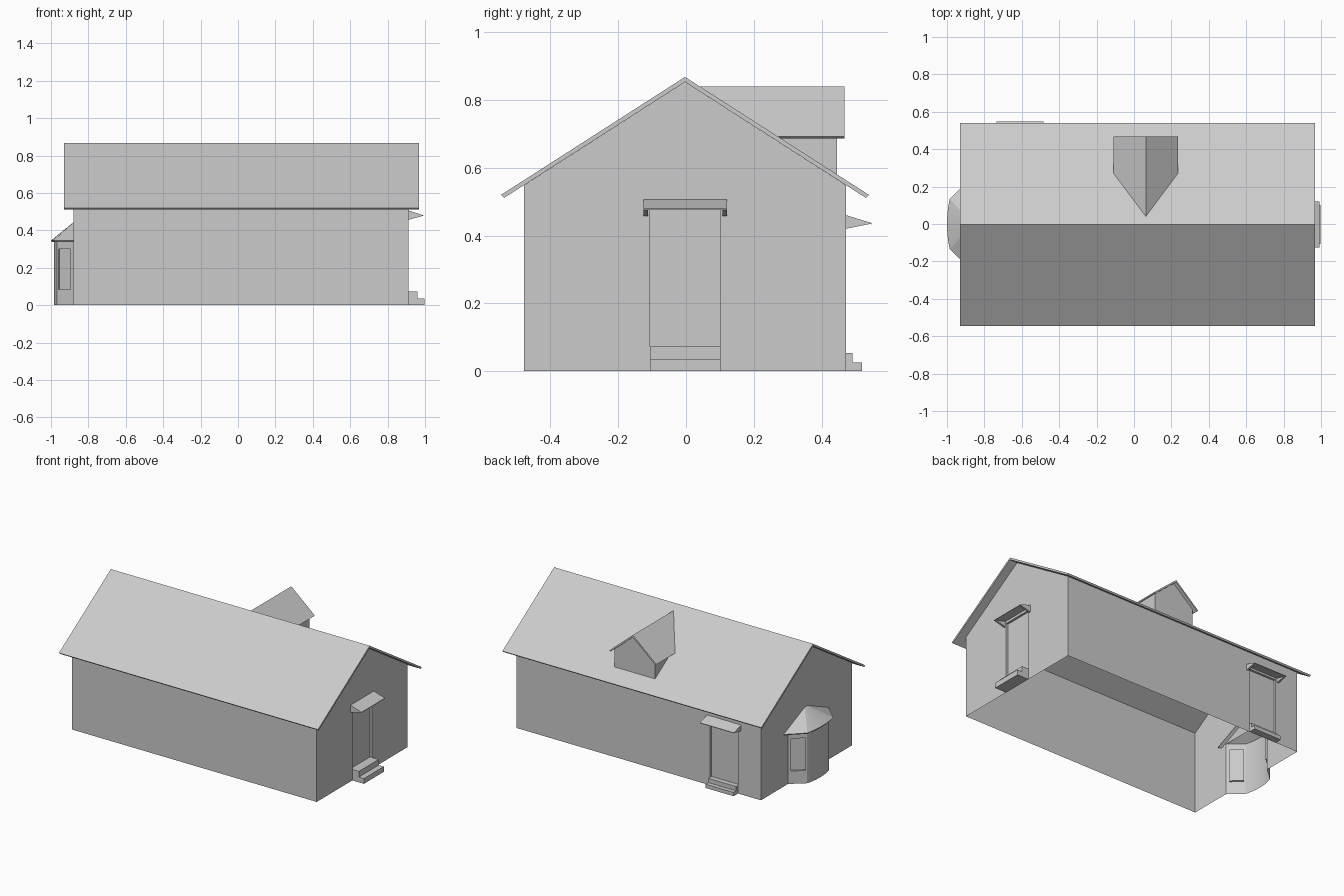
import bpy, bmesh, math
from mathutils import Vector

if "Cube" in bpy.data.objects:
    bpy.data.objects.remove(bpy.data.objects["Cube"])

C = -0.003                      # ridge position in y
SLOPE = 0.641                   # main roof pitch
X0, X1, HW = -0.88, 0.912, 0.4755


def make(name, verts, faces):
    me = bpy.data.meshes.new(name)
    bm = bmesh.new()
    vs = [bm.verts.new(v) for v in verts]
    for f in faces:
        bm.faces.new([vs[i] for i in f])
    bmesh.ops.recalc_face_normals(bm, faces=bm.faces)
    bm.to_mesh(me)
    bm.free()
    ob = bpy.data.objects.new(name, me)
    bpy.context.collection.objects.link(ob)
    return ob


def loft(name, a, b):
    """Solid between two matching rings of points."""
    n = len(a)
    sides = [(i, (i + 1) % n, n + (i + 1) % n, n + i) for i in range(n)]
    return make(name, list(a) + list(b), sides + [range(n), range(n, 2 * n)])


def along_x(name, prof, x0, x1):
    return loft(name, [(x0, y, z) for y, z in prof], [(x1, y, z) for y, z in prof])


def boolean(target, cutter, op):
    m = target.modifiers.new(op, 'BOOLEAN')
    m.operation, m.object, m.solver = op, cutter, 'EXACT'
    bpy.context.view_layer.objects.active = target
    bpy.ops.object.modifier_apply(modifier=m.name)
    bpy.data.objects.remove(cutter)


# house walls (solid for now, extended below ground and trimmed later)
walls = along_x("walls", [(C - HW, -.05), (C + HW, -.05), (C + HW, .853 - SLOPE * HW),
                          (C, .853), (C - HW, .853 - SLOPE * HW)], X0, X1)

# bow-fronted bay window body
corner = (-.968, .115)
bow = [(-.985 + .017 * (t / 5) ** 2, .115 * t / 5) for t in range(5, -6, -1)]
plan = [(-.8, .19), (X0, .19)] + bow + [(X0, -.19), (-.8, -.19)]
bay = loft("bay", [(x, y, -.05) for x, y in plan], [(x, y, .345) for x, y in plan])
boolean(walls, bay, 'UNION')

# recessed windows on the two angled bay sides
for s in (1, -1):
    p, q = Vector((X0, .19 * s, 0)), Vector((corner[0], corner[1] * s, 0))
    d = q - p
    n = Vector((-abs(d.y), abs(d.x) * s, 0)).normalized()
    a, b = p + d * .17, p + d * .92
    ring = [a - n * .012, b - n * .012, b + n * .03, a + n * .03]
    cut = loft("window_cut", [v + Vector((0, 0, .085)) for v in ring],
               [v + Vector((0, 0, .30)) for v in ring])
    boolean(walls, cut, 'DIFFERENCE')


# entrances: recessed door, two steps and a small canopy
def entrance(name, place, half, rise, run, top, tip, low, out, wide, door_top):
    def ext(part, prof, u0, u1):
        return loft(name + part, [place(u0, v, z) for v, z in prof],
                    [place(u1, v, z) for v, z in prof])
    boolean(walls, ext("_cut", [(-.015, rise[1]), (.05, rise[1]), (.05, door_top),
                                (-.015, door_top)], -half, half), 'DIFFERENCE')
    ext("_steps", [(0, 0), (run[0], 0), (run[0], rise[0]), (run[1], rise[0]),
                   (run[1], rise[1]), (0, rise[1])], -half, half)
    ext("_canopy", [(0, top), (out, tip), (out, tip - .004), (0, top - .012)], -wide, wide)
    for s in (-1, 1):
        ext("_canopy_side", [(0, top - .004), (out, tip - .002), (0, low)],
            s * wide, s * (wide - .013))


entrance("side_door", lambda u, v, z: (X1 + v, u - .002, z), .104, (.035, .073),
         (.085, .048), .506, .48, .457, .08, .123, .478)
entrance("back_door", lambda u, v, z: (u - .61, C + HW + v, z), .102, (.025, .053),
         (.047, .019), .46, .437, .42, .075, .125, .435)

# open the shell: trim at ground level, drop the tops hidden by the roofs
bm = bmesh.new()
bm.from_mesh(walls.data)
bmesh.ops.bisect_plane(bm, geom=bm.verts[:] + bm.edges[:] + bm.faces[:],
                       plane_co=(0, 0, 0), plane_no=(0, 0, -1), clear_outer=True)
bm.normal_update()
tops = [f for f in bm.faces if f.normal.z > .1 and f.calc_center_median().z > .32]
bmesh.ops.delete(bm, geom=tops, context='FACES')
bm.to_mesh(walls.data)
bm.free()
bpy.ops.object.select_all(action='DESELECT')
walls.select_set(True)
bpy.context.view_layer.objects.active = walls
bpy.ops.object.shade_smooth_by_angle(angle=math.radians(25))

# main roof slab
along_x("main_roof", [(C - .543, .52), (C, .868), (C + .543, .52), (C + .534, .511),
                      (C, .853), (C - .534, .511)], -.93, .968)

# bay roof: fan from an apex on the wall
eave = [(-.865, .249), (-.985, .135)]
eave += [(-1 + .015 * (t / 4) ** 2, .135 * t / 4) for t in range(3, -4, -1)]
eave += [(-.985, -.135), (-.865, -.249)]
pts = [(x, y, .345) for x, y in eave] + [(-.865, 0, .455)]
k = len(eave)
bay_roof = make("bay_roof", pts, [(i, i + 1, k) for i in range(k - 1)])
if bay_roof.data.polygons[0].normal.z < 0:
    bay_roof.data.flip_normals()
m = bay_roof.modifiers.new("thickness", 'SOLIDIFY')
m.thickness, m.offset = .009, -1


# dormer: rings run back until they meet the main roof
def dormer(name, prof, front):
    loft(name, [(x, front, z) for x, z in prof],
         [(x, C + (.866 - z) / SLOPE if z > .6 else front - .001, z) for x, z in prof])


M = .063
dormer("dormer_roof", [(M - .173, .692), (M, .84), (M + .173, .692), (M + .165, .686),
                       (M, .826), (M - .165, .686)], .468)
y0 = .445
base = .866 - SLOPE * (y0 - C)
dormer("dormer_walls", [(M - .148, base), (M + .148, base), (M + .148, .70),
                        (M, .826), (M - .148, .70)], y0)
